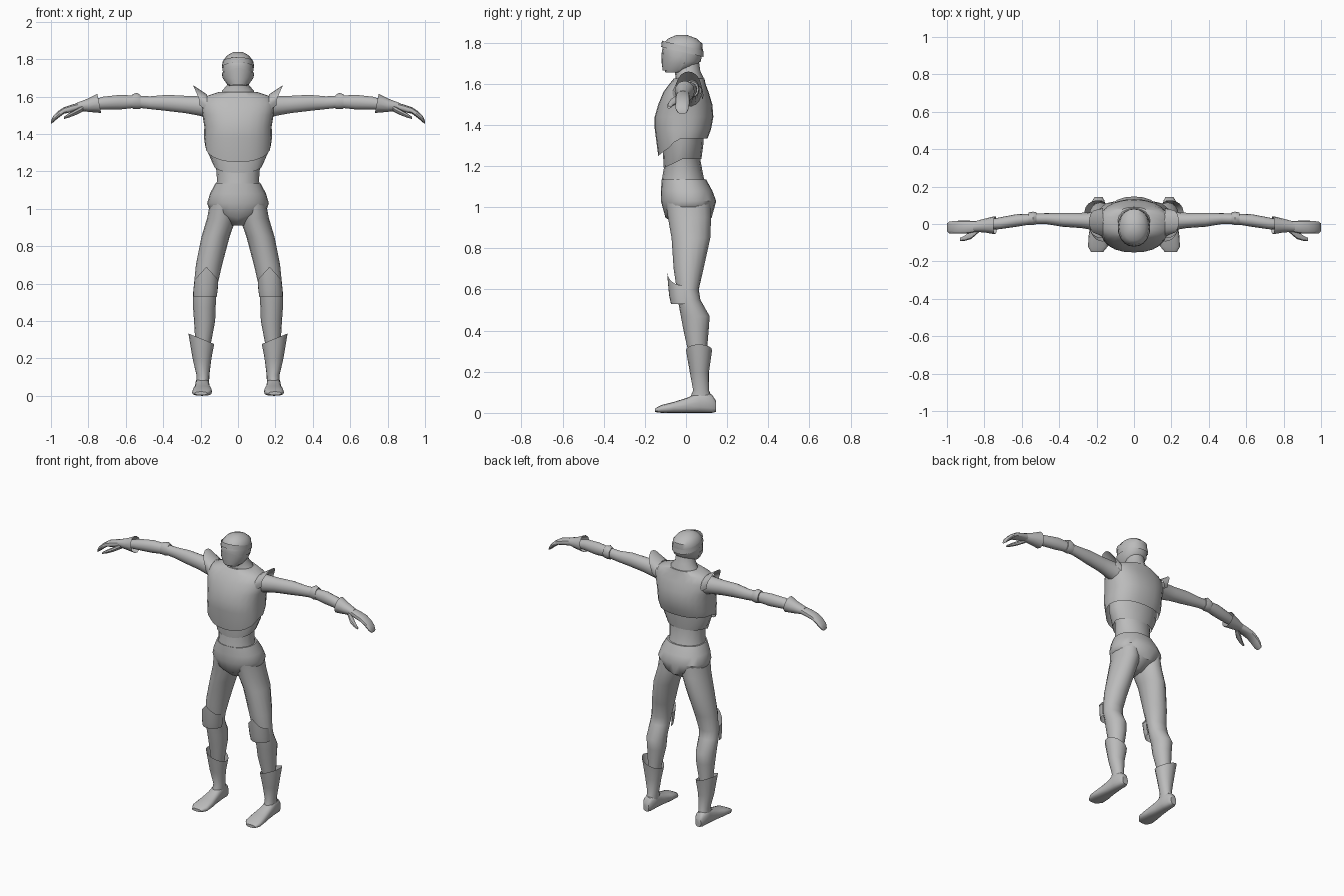
import bpy, bmesh, math
from mathutils import Vector

grey = bpy.data.materials.new("light grey")
grey.diffuse_color = (0.5, 0.5, 0.5, 1)
# For each loft axis: which coordinates the two cross-section directions use
PLANE = {0: (1, 2), 1: (0, 2), 2: (0, 1)}


def finish(name, bm, mirror):
    bmesh.ops.recalc_face_normals(bm, faces=bm.faces)
    me = bpy.data.meshes.new(name)
    bm.to_mesh(me)
    bm.free()
    me.materials.append(grey)
    ob = bpy.data.objects.new(name, me)
    bpy.context.collection.objects.link(ob)
    if mirror:
        ob.modifiers.new("mirror", 'MIRROR')
    bpy.ops.object.select_all(action='DESELECT')
    ob.select_set(True)
    bpy.context.view_layer.objects.active = ob
    bpy.ops.object.shade_smooth_by_angle(angle=math.radians(40))
    return ob


def loft(name, rows, axis=2, n=16, power=1.0, arc=None, caps=(True, True),
         mirror=False, bend=None):
    """Skin rings given as (position, u_min, u_max, v_min, v_max) along an axis."""
    bm = bmesh.new()
    u, v = PLANE[axis]
    rings = []
    for i, (p, u0, u1, v0, v1) in enumerate(rows):
        ring = []
        for k in range(n):
            a = 2 * math.pi * k / n
            if arc:
                a = math.radians(arc[0] + (arc[1] - arc[0]) * k / (n - 1))
            c, s = math.cos(a), math.sin(a)
            co = Vector()
            co[axis] = p
            co[u] = (u0 + u1) / 2 + (u1 - u0) / 2 * math.copysign(abs(c) ** power, c)
            co[v] = (v0 + v1) / 2 + (v1 - v0) / 2 * math.copysign(abs(s) ** power, s)
            if bend:
                bend(co, i, c, s)
            ring.append(bm.verts.new(co))
        rings.append(ring)
    for a, b in zip(rings, rings[1:]):
        for k in range(n - 1 if arc else n):
            j = (k + 1) % n
            bm.faces.new((a[k], a[j], b[j], b[k]))
    if not arc:
        for flag, ring in zip(caps, (rings[0], rings[-1])):
            if flag:
                bm.faces.new(ring)
    return finish(name, bm, mirror)


# Waist and neck
loft("waist", [(1.10, -.125, .125, -.12, .10), (1.15, -.112, .112, -.115, .085),
               (1.23, -.118, .118, -.10, .07), (1.34, -.14, .14, -.10, .07)])
loft("neck", [(1.58, -.10, .10, -.06, .09), (1.63, -.085, .085, -.05, .085),
              (1.66, -.06, .06, -.055, .07), (1.73, -.055, .055, -.05, .06)])


# Belly plate with a hem that dips at the front
def belly_hem(co, i, c, s):
    if i == 0 and s < 0:
        co.z += .045 * s


loft("belly_plate", [(1.235, -.132, .132, -.108, .075), (1.31, -.165, .165, -.115, .085),
                     (1.40, -.17, .17, -.11, .09)], caps=(False, False), bend=belly_hem)


# Breastplate: low rounded hem in front, higher hem at the back
def chest_hem(co, i, c, s):
    if i == 0:
        co.z += .085 * s if s < 0 else 0
        co.y += .015 if s < -.5 else 0


loft("breastplate", [(1.335, -.175, .175, -.15, .105), (1.38, -.182, .182, -.152, .122),
                     (1.44, -.18, .18, -.152, .133), (1.50, -.19, .19, -.135, .128),
                     (1.56, -.20, .20, -.11, .11), (1.60, -.175, .175, -.08, .095),
                     (1.625, -.10, .10, -.06, .09)],
     n=24, power=.85, caps=(False, True), bend=chest_hem)


# Flared shoulder collars
def fin_edge(co, i, c, s):
    if i == 1:
        co.x += .035 * max(0, s)


loft("shoulder_fin", [(.165, -.07, .085, 1.48, 1.61), (.205, -.05, .075, 1.50, 1.66)],
     axis=0, n=13, arc=(-20, 200), mirror=True, bend=fin_edge)

# Helmet, with the jaw jutting forward
loft("helmet", [(1.655, -.045, .045, -.10, -.01), (1.68, -.066, .066, -.108, .04),
                (1.71, -.080, .080, -.110, .072), (1.76, -.083, .083, -.117, .082),
                (1.795, -.078, .078, -.110, .080), (1.82, -.058, .058, -.088, .052),
                (1.838, -.025, .025, -.045, .005)], n=20, power=.92)


# Face guard with a raised nose point and side tails
def guard_edge(co, i, c, s):
    if i == 2:
        co.z += .025 * max(0, -s) ** 3


loft("face_guard", [(1.665, -.058, .058, -.113, .03), (1.70, -.083, .083, -.118, .07),
                    (1.728, -.087, .087, -.120, .08)], n=17, arc=(170, 370), bend=guard_edge)


# Visor band sloping down toward the back
def visor_slope(co, i, c, s):
    co.z -= .025 * s


loft("visor_band", [(1.755, -.086, .086, -.121, .086), (1.785, -.083, .083, -.117, .085)],
     n=20, power=.92, caps=(False, False), bend=visor_slope)


# Hip briefs, cut high at the sides
def brief_hem(co, i, c, s):
    if i == 1:
        co.z += .05 * abs(c)


loft("briefs", [(.91, -.035, .035, -.045, .06), (.95, -.155, .155, -.10, .125),
                (1.03, -.165, .165, -.122, .147), (1.08, -.15, .15, -.122, .128),
                (1.135, -.122, .122, -.118, .098)], n=24, power=.92, bend=brief_hem)

# Legs
loft("leg", [(1.03, .015, .15, -.10, .12), (.95, .01, .165, -.088, .122),
             (.85, .045, .195, -.07, .118), (.70, .085, .225, -.06, .085),
             (.60, .108, .235, -.045, .062), (.55, .115, .24, -.04, .07),
             (.47, .12, .24, -.025, .115), (.40, .122, .235, -.012, .11),
             (.28, .145, .228, .015, .10), (.18, .155, .22, .03, .10)], mirror=True)


# Knee guards with a pointed top
def knee_point(co, i, c, s):
    if i == 2:
        co.z += .07 * (1 - abs(c))


loft("knee_guard", [(.53, .113, .238, -.073, .055), (.57, .108, .238, -.082, .055),
                    (.62, .106, .232, -.093, .055)], n=13, arc=(175, 365),
     mirror=True, bend=knee_point)


# Boots: flared tilted cuff, then the foot from heel to toe
def cuff_tilt(co, i, c, s):
    if i == 3:
        co.z += .028 * c


loft("boot_shaft", [(.05, .155, .225, .01, .135), (.11, .153, .222, .035, .112),
                    (.20, .142, .243, .018, .112), (.305, .127, .265, .0, .127)],
     caps=(True, False), mirror=True, bend=cuff_tilt)
loft("boot_foot", [(.145, .17, .21, .005, .06), (.125, .157, .223, 0, .09),
                   (.07, .153, .228, 0, .105), (.01, .15, .232, 0, .075),
                   (-.06, .14, .242, 0, .053), (-.12, .14, .246, 0, .038),
                   (-.15, .165, .23, .004, .022)], axis=1, power=.75, mirror=True)

# Arms
loft("arm", [(.13, -.055, .08, 1.47, 1.605), (.20, -.035, .065, 1.495, 1.605),
             (.28, -.022, .06, 1.51, 1.605), (.38, -.015, .06, 1.522, 1.61),
             (.47, .0, .058, 1.532, 1.602), (.54, .0, .055, 1.54, 1.605),
             (.63, -.015, .052, 1.53, 1.61), (.72, -.028, .035, 1.53, 1.60),
             (.82, -.03, .015, 1.53, 1.57)], axis=0, n=14, mirror=True)
loft("elbow_band", [(.52, .0, .062, 1.535, 1.607), (.54, -.006, .066, 1.532, 1.62),
                    (.565, -.006, .062, 1.535, 1.612)], axis=0, n=12, mirror=True)


# Gloves: slanted cuff, curved mitten hand and thumb
def glove_tilt(co, i, c, s):
    if i == 0:
        co.x += .01 * s


loft("glove_cuff", [(.742, -.055, .042, 1.512, 1.615), (.80, -.045, .028, 1.518, 1.59),
                    (.86, -.042, .012, 1.525, 1.567)], axis=0, n=12,
     caps=(False, True), mirror=True, bend=glove_tilt)
loft("glove_hand", [(.84, -.04, .015, 1.525, 1.57), (.885, -.05, .018, 1.518, 1.558),
                    (.93, -.052, .018, 1.508, 1.543), (.965, -.052, .016, 1.482, 1.52),
                    (.988, -.05, .012, 1.462, 1.495), (.999, -.04, .004, 1.455, 1.472)],
     axis=0, n=12, power=.8, mirror=True)
loft("thumb", [(.83, -.045, -.012, 1.52, 1.553), (.87, -.08, -.035, 1.50, 1.53),
               (.905, -.09, -.062, 1.487, 1.51), (.93, -.09, -.074, 1.48, 1.492)],
     axis=0, n=8, mirror=True)
